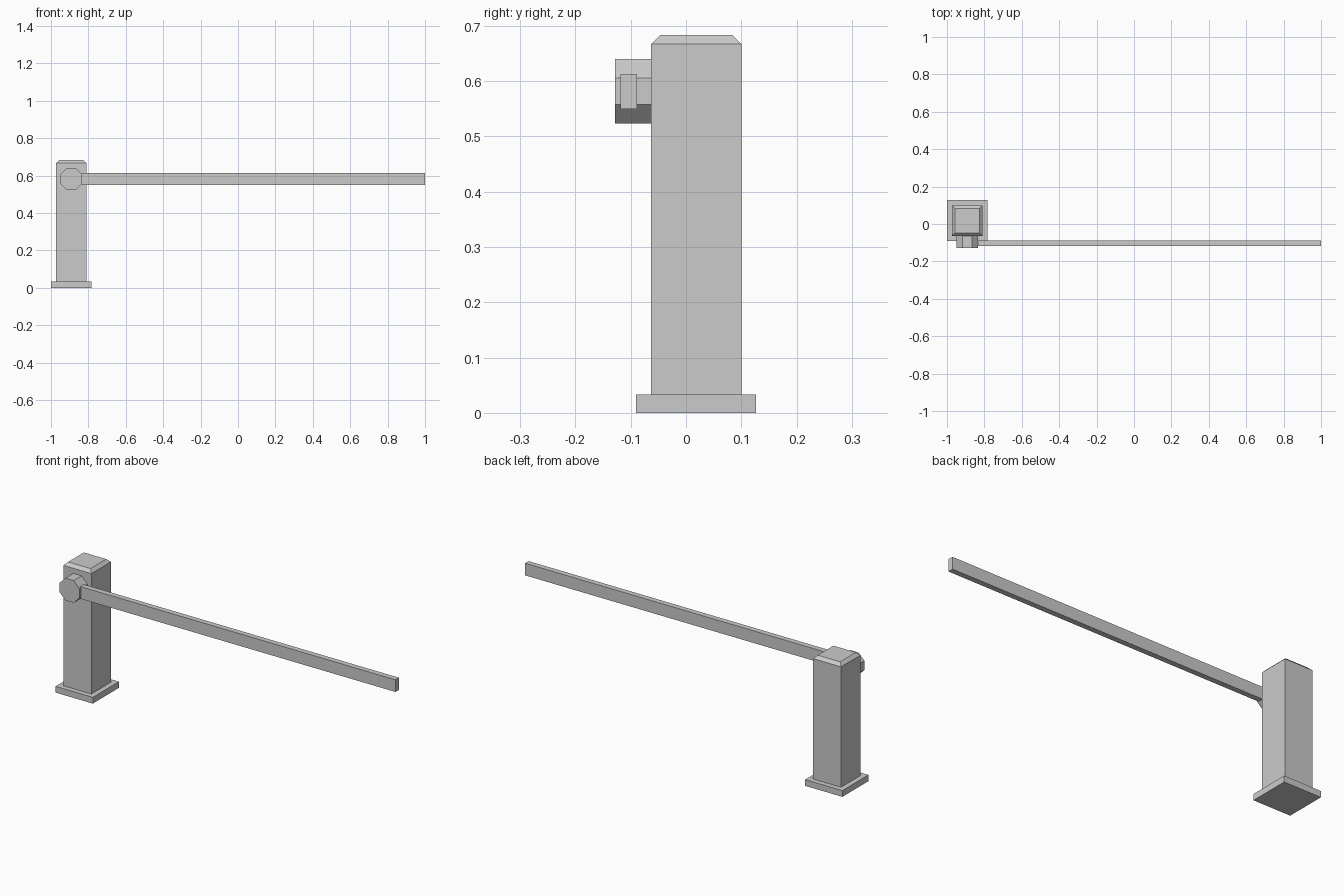
import bpy, math
from mathutils import Matrix

cube = bpy.data.objects.get("Cube")
if cube:
    bpy.data.objects.remove(cube, do_unlink=True)

# Single plain grey
grey = bpy.data.materials.new("light_grey")
grey.use_nodes = True
COLOR = (0.6, 0.6, 0.6, 1)
grey.diffuse_color = COLOR
grey.node_tree.nodes["Principled BSDF"].inputs["Base Color"].default_value = COLOR


def finish(name):
    ob = bpy.context.object
    ob.name = ob.data.name = name
    ob.data.materials.append(grey)
    return ob


def box(name, lo, hi):
    """Axis-aligned box between two corners."""
    bpy.ops.mesh.primitive_cube_add(size=1)
    ob = finish(name)
    size = [b - a for a, b in zip(lo, hi)]
    mid = [(a + b) / 2 for a, b in zip(lo, hi)]
    ob.data.transform(Matrix.Translation(mid) @ Matrix.Diagonal((*size, 1)))
    return ob


CX, CY = -0.8915, 0.0185   # post centre
BASE, POST = 0.1085, 0.0815  # half widths
CAP = 0.016                # cap chamfer

# Foot plate and upright post
box("base_plate", (CX - BASE, CY - BASE, 0), (CX + BASE, CY + BASE, 0.033))
box("post", (CX - POST, CY - POST, 0.033), (CX + POST, CY + POST, 0.667))

# Chamfered cap: four-sided frustum on the post
bpy.ops.mesh.primitive_cone_add(vertices=4, radius1=POST * math.sqrt(2),
                                radius2=(POST - CAP) * math.sqrt(2), depth=CAP)
cap = finish("post_cap")
cap.data.transform(Matrix.Translation((CX, CY, 0.667 + CAP / 2))
                   @ Matrix.Rotation(math.radians(45), 4, 'Z'))

# Octagonal pivot hub on the front face, flat side up
APOTHEM, Y0, Y1 = 0.0585, -0.128, CY - POST
bpy.ops.mesh.primitive_cylinder_add(vertices=8, depth=Y1 - Y0,
                                    radius=APOTHEM / math.cos(math.pi / 8))
hub = finish("pivot_hub")
hub.data.transform(Matrix.Translation((CX, (Y0 + Y1) / 2, 0.5815))
                   @ Matrix.Rotation(math.radians(90), 4, 'X')
                   @ Matrix.Rotation(math.pi / 8, 4, 'Z'))

# Long horizontal barrier arm
box("barrier_arm", (CX + APOTHEM - 0.002, -0.118, 0.549), (1.0, -0.089, 0.613))
